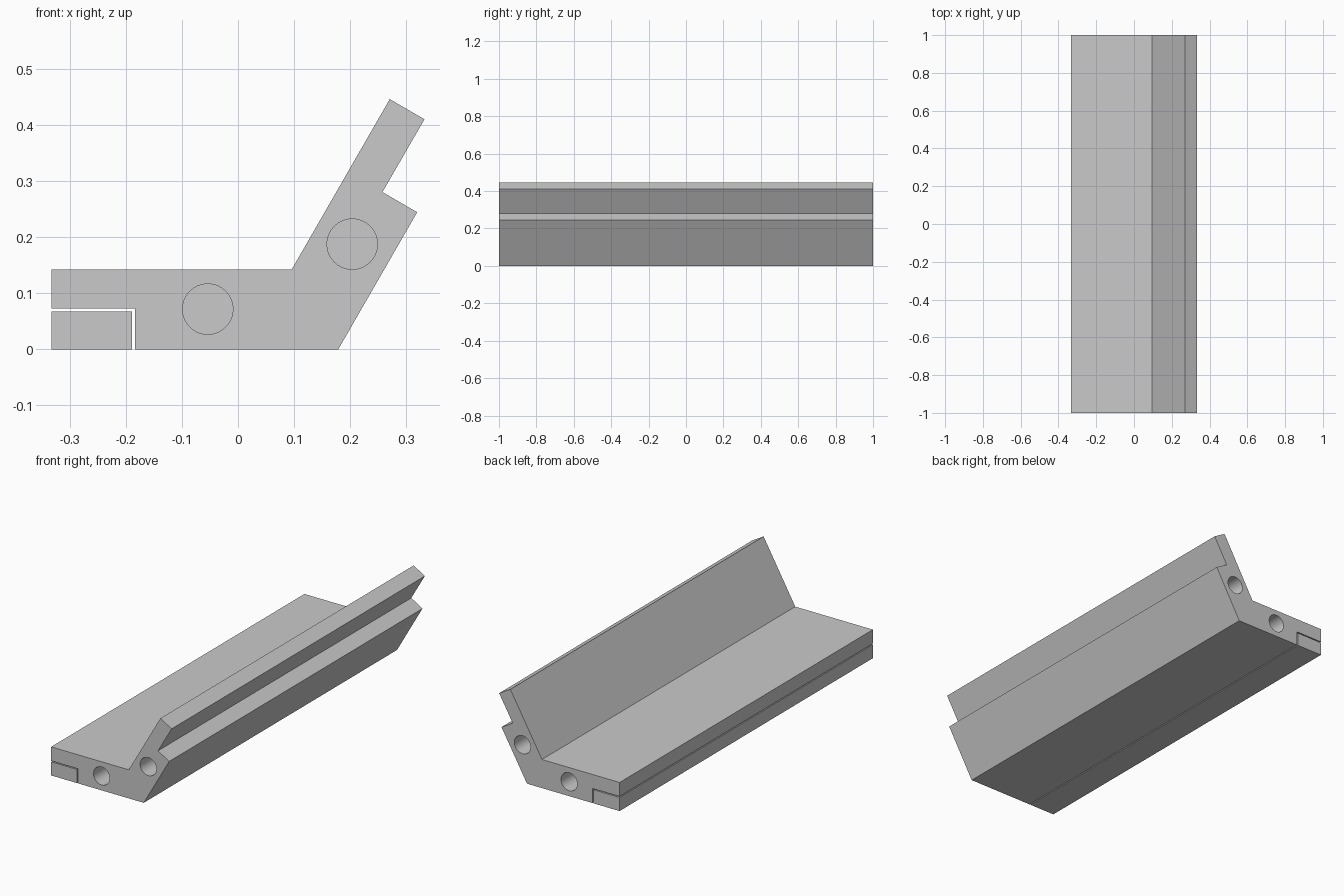
import bpy, bmesh, math

if "Cube" in bpy.data.objects:
    bpy.data.objects.remove(bpy.data.objects["Cube"], do_unlink=True)

HALF = 1.0          # half of the length along y
HOLE_R = 0.045
HOLE_DEPTH = 0.2

grey = bpy.data.materials.new("plain grey")
grey.use_nodes = True
grey.diffuse_color = (0.59, 0.59, 0.59, 1)
grey.node_tree.nodes["Principled BSDF"].inputs["Base Color"].default_value = (0.59, 0.59, 0.59, 1)


def extrude_profile(name, points):
    """Extrude an x-z outline along the full length."""
    bm = bmesh.new()
    face = bm.faces.new([bm.verts.new((x, -HALF, z)) for x, z in points])
    result = bmesh.ops.extrude_face_region(bm, geom=[face])
    verts = [g for g in result["geom"] if isinstance(g, bmesh.types.BMVert)]
    bmesh.ops.translate(bm, verts=verts, vec=(0, 2 * HALF, 0))
    bmesh.ops.recalc_face_normals(bm, faces=bm.faces)
    mesh = bpy.data.meshes.new(name)
    bm.to_mesh(mesh)
    bm.free()
    mesh.materials.append(grey)
    obj = bpy.data.objects.new(name, mesh)
    bpy.context.collection.objects.link(obj)
    return obj


def drill(obj, x, y, z):
    """Cut a blind round hole into an end face."""
    bpy.ops.mesh.primitive_cylinder_add(vertices=64, radius=HOLE_R, depth=2 * HOLE_DEPTH,
                                        location=(x, y, z), rotation=(math.pi / 2, 0, 0))
    cutter = bpy.context.object
    cutter.name = "hole_cutter"
    cutter.hide_render = True
    cutter.data.materials.append(grey)
    mod = obj.modifiers.new("hole", 'BOOLEAN')
    mod.operation = 'DIFFERENCE'
    mod.solver = 'EXACT'
    mod.object = cutter
    bpy.context.view_layer.objects.active = obj
    bpy.ops.object.modifier_apply(modifier=mod.name)
    bpy.data.objects.remove(cutter, do_unlink=True)


# Angled bracket: flat base, leaning wall with a stepped back, rebate underneath
bracket = extrude_profile("angled_bracket", [
    (-0.333, 0.073), (-0.333, 0.143), (0.096, 0.143), (0.271, 0.447), (0.333, 0.411),
    (0.258, 0.281), (0.320, 0.245), (0.179, 0), (-0.184, 0), (-0.184, 0.073)])

# Loose strip sitting in the rebate with a thin gap around it
extrude_profile("edge_strip", [(-0.333, 0), (-0.333, 0.068), (-0.189, 0.068), (-0.189, 0)])

# Round holes in both ends of the base and the wall
for end in (-HALF, HALF):
    for x, z in ((-0.054, 0.072), (0.204, 0.188)):
        drill(bracket, x, end, z)

# Smooth hole walls, sharp corners
bpy.ops.object.select_all(action='DESELECT')
bracket.select_set(True)
bpy.context.view_layer.objects.active = bracket
bpy.ops.object.shade_smooth_by_angle(angle=math.radians(25))
